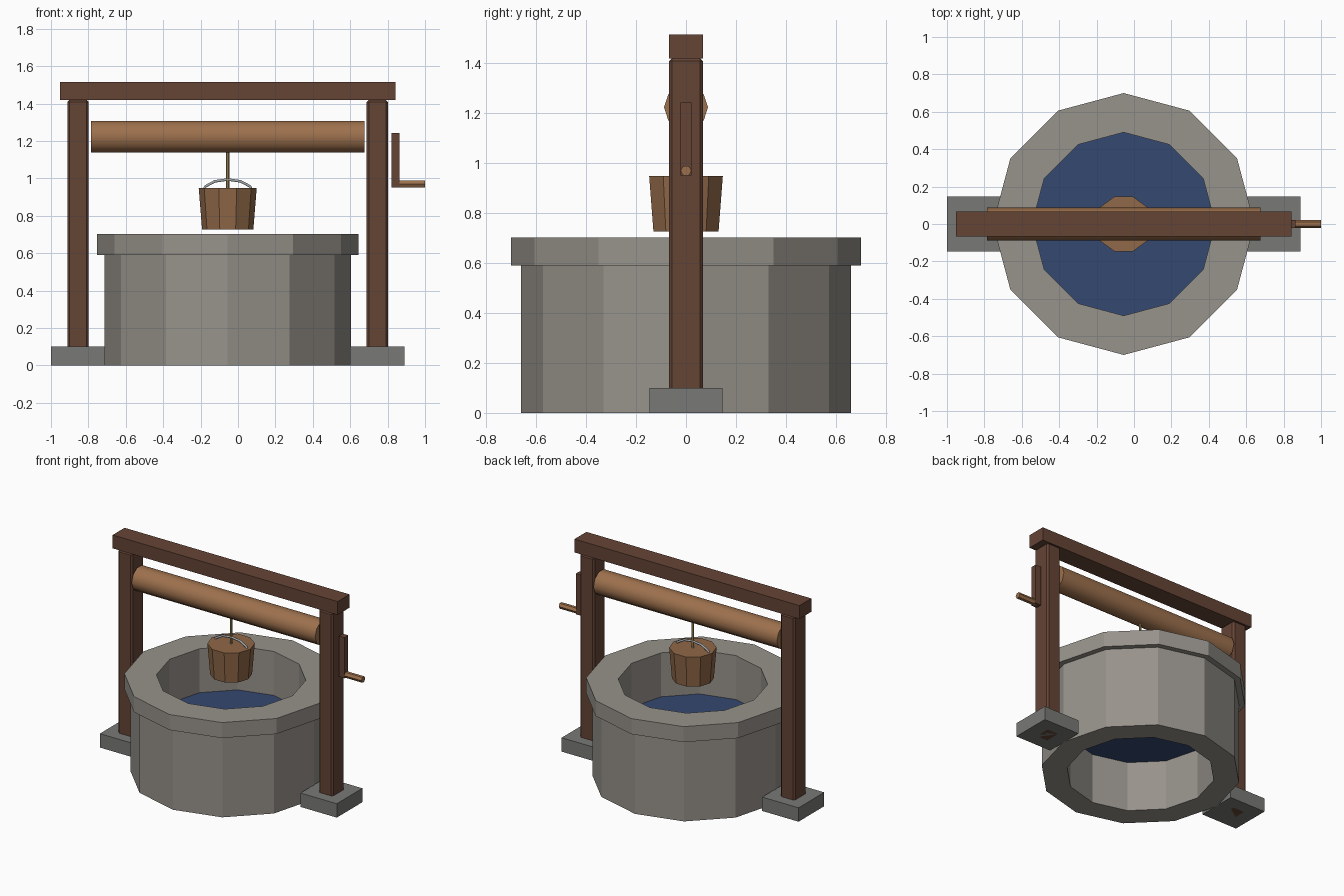
import bpy, bmesh
from math import cos, sin, pi, radians

if "Cube" in bpy.data.objects:
    bpy.data.objects.remove(bpy.data.objects["Cube"])

CX = -0.055          # centre of the well; the crank sticks out to the right


def material(name, rgb):
    m = bpy.data.materials.new(name)
    m.diffuse_color = (*rgb, 1)
    m.use_nodes = True
    m.node_tree.nodes["Principled BSDF"].inputs["Base Color"].default_value = m.diffuse_color
    return m


STONE = material("stone", (0.31, 0.29, 0.26))
FOOT = material("foot_stone", (0.19, 0.19, 0.18))
DARK = material("dark_wood", (0.13, 0.058, 0.036))
WOOD = material("light_wood", (0.34, 0.165, 0.075))
PAIL = material("bucket_wood", (0.28, 0.14, 0.065))
ROPE = material("rope", (0.42, 0.3, 0.12))
METAL = material("metal", (0.36, 0.38, 0.4))
WATER = material("water", (0.035, 0.065, 0.16))


def finish(name, bm, mat):
    bmesh.ops.recalc_face_normals(bm, faces=bm.faces)
    me = bpy.data.meshes.new(name)
    bm.to_mesh(me)
    bm.free()
    me.materials.append(mat)
    ob = bpy.data.objects.new(name, me)
    bpy.context.collection.objects.link(ob)
    return ob


def box(name, x, y, z, mat, bevel=0):
    """Box from (min, max) ranges."""
    bm = bmesh.new()
    bmesh.ops.create_cube(bm, size=1)
    for v in bm.verts:
        v.co = [(r[0] + r[1]) / 2 + c * (r[1] - r[0]) for c, r in zip(v.co, (x, y, z))]
    ob = finish(name, bm, mat)
    if bevel:
        mod = ob.modifiers.new("bevel", 'BEVEL')
        mod.width, mod.segments = bevel, 1
    return ob


def lathe(name, profile, n, mat, place, closed=False):
    """Revolve (radius, height) points; place maps (a, b, height) to a position."""
    bm = bmesh.new()
    rings = [[bm.verts.new(place(r * cos(2 * pi * i / n), r * sin(2 * pi * i / n), h))
              for i in range(n)] for r, h in profile]
    pairs = list(zip(rings, rings[1:]))
    if closed:
        pairs.append((rings[-1], rings[0]))
    else:
        bm.faces.new(rings[0])
        bm.faces.new(rings[-1])
    for p, q in pairs:
        for i in range(n):
            j = (i + 1) % n
            bm.faces.new((p[i], p[j], q[j], q[i]))
    return finish(name, bm, mat)


def upright(a, b, h):
    return (CX + a, b, h)


def along_x(z):
    return lambda a, b, h: (h, a, z + b)


# Stone ring, overhanging rim and water
def ring(r0, r1, z0, z1):
    return [(r0, z0), (r1, z0), (r1, z1), (r0, z1)]


lathe("well_wall", ring(0.49, 0.66, 0, 0.59), 12, STONE, upright, closed=True)
lathe("well_rim", ring(0.49, 0.70, 0.59, 0.702), 12, STONE, upright, closed=True)
lathe("water", [(0.495, 0.365), (0.495, 0.385)], 12, WATER, upright)

# Posts on stone feet, both sides
for side, s in (("left", -1), ("right", 1)):
    px = CX + 0.80 * s
    box(side + "_foot", (px - 0.145, px + 0.145), (-0.146, 0.146), (0, 0.10), FOOT)
    box(side + "_post", (px - 0.057, px + 0.057), (-0.068, 0.068), (0, 1.42), DARK, 0.012)

# Top beam
box("top_beam", (CX - 0.897, CX + 0.897), (-0.068, 0.068), (1.419, 1.515), DARK)

# Roller
roller = lathe("roller", [(0.088, CX - 0.732), (0.088, CX + 0.732)], 10, WOOD, along_x(1.223))
bpy.context.view_layer.objects.active = roller
roller.select_set(True)
bpy.ops.object.shade_smooth_by_angle(angle=radians(40))

# Crank
box("crank_arm", (0.82, 0.864), (-0.022, 0.022), (0.95, 1.243), DARK)
lathe("crank_handle", [(0.022, 0.85), (0.022, 1.0)], 6, WOOD, along_x(0.969))

# Rope and bucket
lathe("rope", [(0.009, 0.94), (0.009, 1.16)], 6, ROPE, upright)
lathe("bucket", [(0.137, 0.726), (0.155, 0.948)], 10, PAIL, upright)

# Bucket bail: a thin bar swept along a flat arch
curve = bpy.data.curves.new("arch", 'CURVE')
curve.dimensions = '3D'
curve.bevel_depth = 0.008
curve.bevel_resolution = 1
curve.use_fill_caps = True
spline = curve.splines.new('POLY')
spline.points.add(6)
for i, p in enumerate(spline.points):
    a = pi * i / 6
    p.co = (CX + 0.138 * cos(a), 0, 0.92 + 0.074 * sin(a), 1)
curve.materials.append(METAL)
bail = bpy.data.objects.new("bucket_bail", curve)
bpy.context.collection.objects.link(bail)
